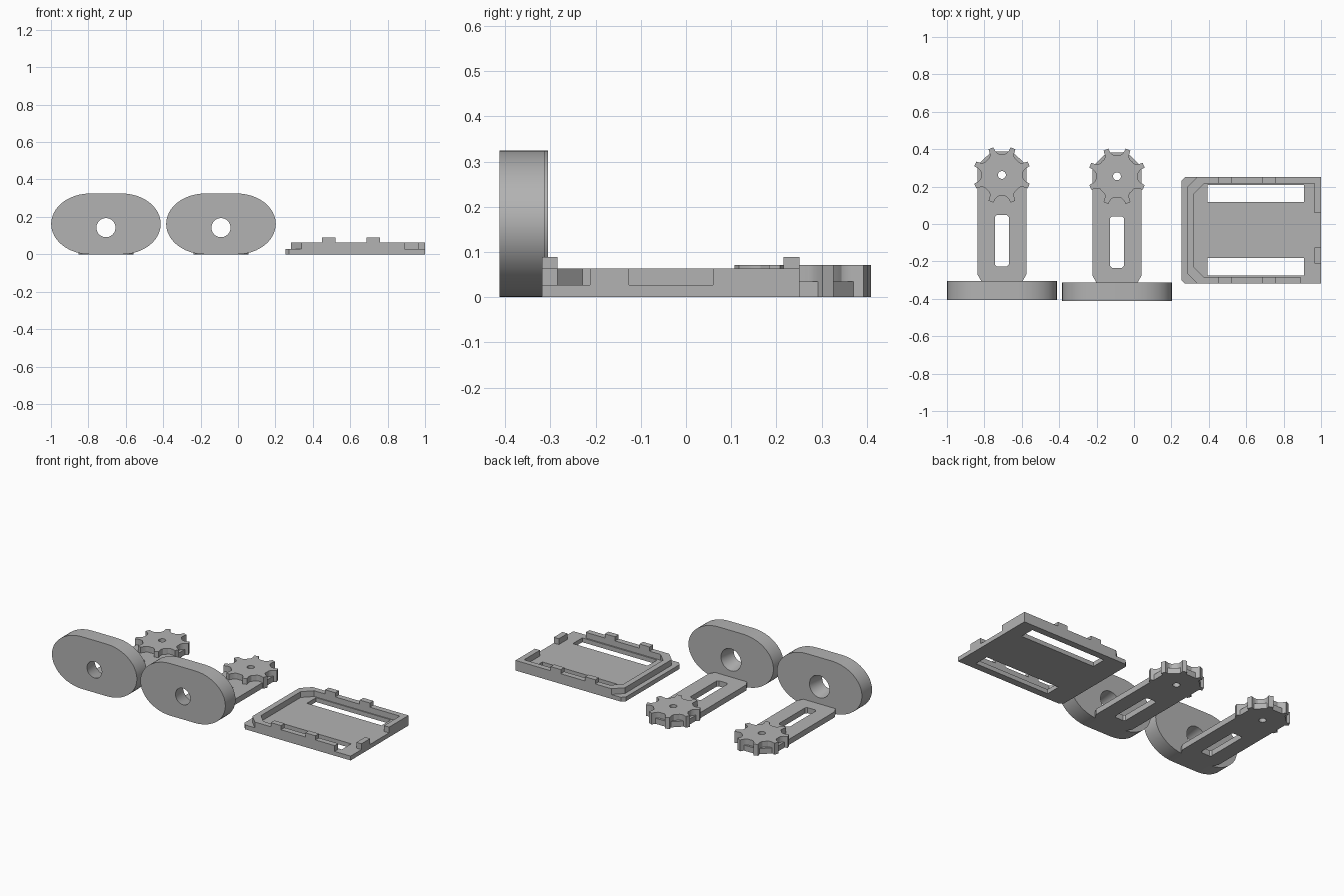
import bpy, bmesh
from math import sin, cos, pi, radians
from mathutils import Matrix

if "Cube" in bpy.data.objects:
    bpy.data.objects.remove(bpy.data.objects["Cube"])

grey = bpy.data.materials.new("plain_grey")
grey.use_nodes = True
grey.diffuse_color = (0.45, 0.45, 0.45, 1)
grey.node_tree.nodes["Principled BSDF"].inputs["Base Color"].default_value = grey.diffuse_color


def prism(name, loops, z0, z1, place=Matrix(), tweak=None):
    """Extrude an outline, with any further loops as holes, from z0 to z1."""
    bm = bmesh.new()
    for loop in loops:
        vs = [bm.verts.new((x, y, z0)) for x, y in loop]
        for a, b in zip(vs, vs[1:] + vs[:1]):
            bm.edges.new((a, b))
    bmesh.ops.triangle_fill(bm, edges=bm.edges[:], use_beauty=True, use_dissolve=False)
    new = bmesh.ops.extrude_face_region(bm, geom=bm.faces[:], use_keep_orig=True)["geom"]
    for v in new:
        if isinstance(v, bmesh.types.BMVert):
            v.co.z = z1
    if tweak:
        tweak(bm)
    bmesh.ops.recalc_face_normals(bm, faces=bm.faces[:])
    mesh = bpy.data.meshes.new(name)
    bm.to_mesh(mesh)
    bm.free()
    mesh.transform(place)
    mesh.materials.append(grey)
    mesh.shade_smooth()
    mesh.set_sharp_from_angle(angle=radians(25))
    ob = bpy.data.objects.new(name, mesh)
    bpy.context.collection.objects.link(ob)
    return ob


def rect(x0, x1, y0, y1, c=0):
    """Rectangle with optional cut corners."""
    if not c:
        return [(x0, y0), (x1, y0), (x1, y1), (x0, y1)]
    return [(x0 + c, y0), (x1 - c, y0), (x1, y0 + c), (x1, y1 - c),
            (x1 - c, y1), (x0 + c, y1), (x0, y1 - c), (x0, y0 + c)]


def circle(r, n=32, cy=0):
    return [(r * cos(2 * pi * i / n), cy + r * sin(2 * pi * i / n)) for i in range(n)]


def gear(teeth=8):
    """Narrow, slightly flared teeth on a round root."""
    half = [(-22.5, 0.113), (-15, 0.113), (-11, 0.118), (-7, 0.132), (-5, 0.155)]
    pts = []
    for t in range(teeth):
        mid = 360 / teeth * (t + 0.5)
        for a, r in half + [(-a, r) for a, r in half[:0:-1]]:
            a = radians(mid + a)
            pts.append((r * cos(a), r * sin(a)))
    return pts


def oval(flat, rx, rz, n=24):
    """Two half ellipses joined by flat top and bottom."""
    pts = []
    for side in (1, -1):
        for i in range(n + 1):
            a = -pi / 2 + pi * i / n
            pts.append((side * (flat + rx * cos(a)), side * rz * sin(a)))
    return pts


HOLE_Z = -0.02


def flare(bm):
    """Widen the hole towards the back of the disc."""
    for v in bm.verts:
        dz = v.co.y - HOLE_Z
        if v.co.z < 0.01 and v.co.x ** 2 + dz ** 2 < 0.08 ** 2:
            v.co.x *= 1.35
            v.co.y = HOLE_Z + dz * 1.35


# Two cranks: a slotted arm with a gear at the back and an upright disc in front
for side, cx, cy in (("right", -0.706, 0.262), ("left", -0.091, 0.255)):
    place = Matrix.Translation((cx, cy, 0))
    w, end, cut = 0.13, 0.126, 0.054
    front = -0.568
    arm = [(-w + 0.02, front), (w - 0.02, front), (w, front + 0.035), (w, cut),
           (cut, end), (-cut, end), (-w, cut), (-w, front + 0.035)]
    slot = rect(-0.037, 0.037, -0.489, -0.214, 0.01)
    prism(side + "_arm", [arm, slot, circle(0.021)], 0, 0.035, place)
    prism(side + "_gear", [gear(), circle(0.021)], 0, 0.071, place)
    upright = Matrix.Translation((cx, cy + front, 0.1625)) @ Matrix.Rotation(pi / 2, 4, "X")
    prism(side + "_disc", [oval(0.085, 0.208, 0.1625), circle(0.051, 40, HOLE_Z)],
          0, 0.1, upright, flare)

# Tray base with two long windows
x0, x1, y0, y1 = 0.253, 1.0, -0.319, 0.251
base = [(x0 + 0.02, y0), (x1, y0), (x1, y1), (x0 + 0.02, y1), (x0, y1 - 0.02), (x0, y0 + 0.02)]
floor, top = 0.027, 0.063
prism("tray_base", [base, rect(0.392, 0.908, 0.118, 0.209),
                    rect(0.392, 0.908, -0.275, -0.182)], 0, floor)

# Raised rim, open at the right-hand corner, and its separate end block
t, c = 0.035, 0.055
rx = x0 + 0.031
rim = [(0.89, y0), (0.89, y0 + t), (rx + t + c, y0 + t), (rx + t, y0 + t + c),
       (rx + t, y1 - t - c), (rx + t + c, y1 - t), (x1 - t, y1 - t), (x1 - t, 0.06),
       (x1, 0.06), (x1, y1), (rx + c, y1), (rx, y1 - c), (rx, y0 + c), (rx + c, y0)]
prism("tray_rim", [rim], floor, top)
prism("tray_end_block", [rect(x1 - t, x1, -0.212, -0.126)], floor, top)

# Four small tabs on the rim
for x in (0.45, 0.688):
    for name, y in (("front", y0), ("back", y1 - t)):
        prism(name + "_tab", [rect(x, x + 0.07, y, y + t)], top, 0.089)
